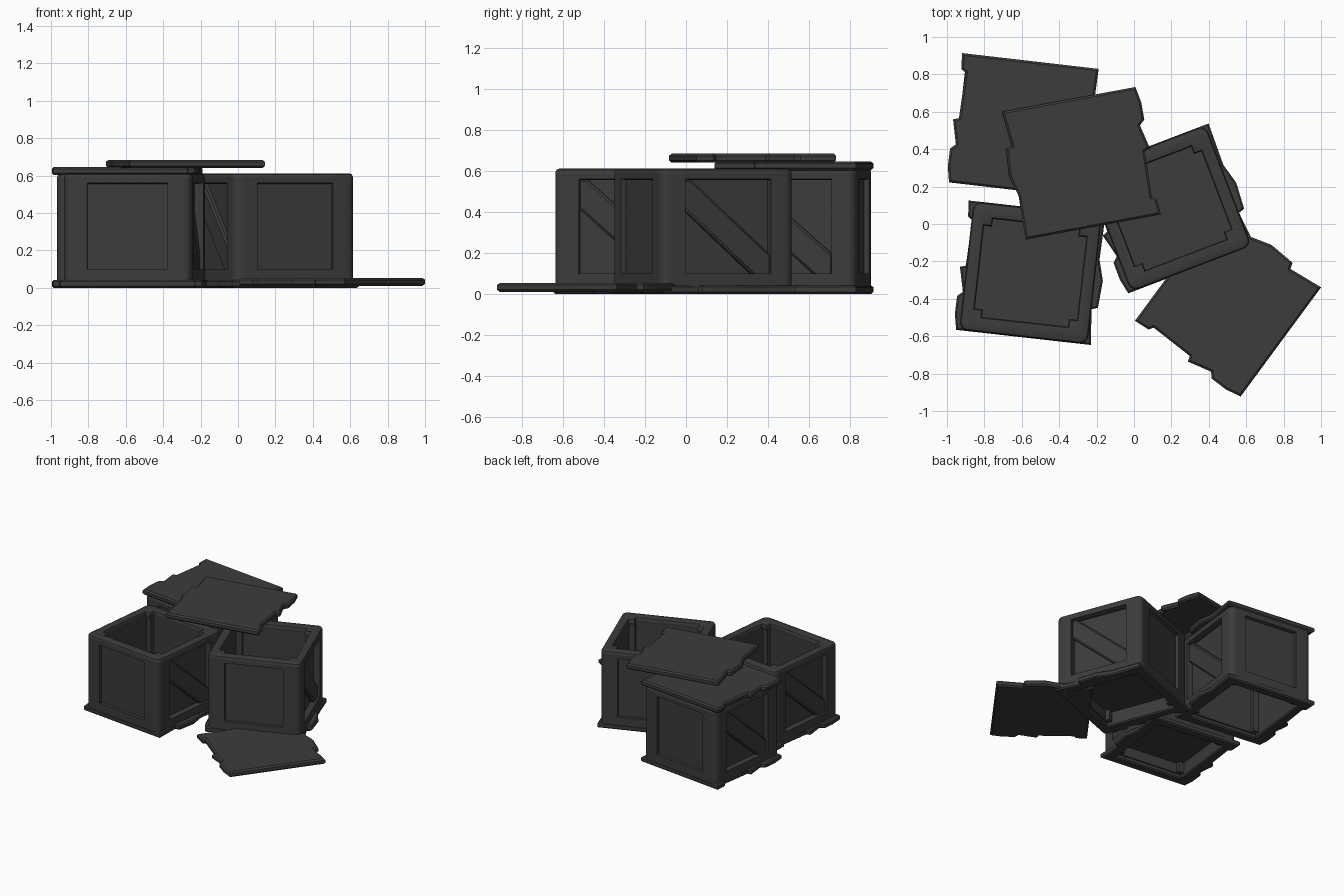
import bpy
import bmesh
import math
from mathutils import Matrix, Vector

cube = bpy.data.objects.get("Cube")
if cube:
    bpy.data.objects.remove(cube, do_unlink=True)

mat = bpy.data.materials.new("charcoal")
mat.use_nodes = True
color = (0.045, 0.045, 0.045, 1)
mat.diffuse_color = color
bsdf = mat.node_tree.nodes["Principled BSDF"]
bsdf.inputs["Base Color"].default_value = color
bsdf.inputs["Roughness"].default_value = 0.8


def turn(k):
    return Matrix.Rotation(k * math.pi / 2, 4, 'Z')


def slab(loops, low, high, bevel=0.0, segments=0):
    """Extruded outline (extra loops become holes) with bevelled rims."""
    curve = bpy.data.curves.new("outline", 'CURVE')
    curve.dimensions = '2D'
    curve.fill_mode = 'BOTH'
    curve.extrude = (high - low) / 2 - bevel
    curve.bevel_depth = bevel
    curve.bevel_resolution = segments
    curve.offset = -bevel
    for loop in loops:
        spline = curve.splines.new('POLY')
        spline.points.add(len(loop) - 1)
        for point, (x, y) in zip(spline.points, loop):
            point.co = (x, y, 0, 1)
        spline.use_cyclic_u = True
    temp = bpy.data.objects.new("outline", curve)
    mesh = bpy.data.meshes.new_from_object(temp)
    bpy.data.objects.remove(temp)
    bpy.data.curves.remove(curve)
    bm = bmesh.new()
    bm.from_mesh(mesh)
    bmesh.ops.remove_doubles(bm, verts=bm.verts, dist=.0002)
    bm.to_mesh(mesh)
    bm.free()
    mesh.transform(Matrix.Translation((0, 0, (low + high) / 2)))
    mesh.materials.clear()
    mesh.materials.append(mat)
    return mesh


def upright(mesh):
    """Stand a slab up so that it faces +x."""
    mesh.transform(Matrix(((0, 0, 1, 0), (1, 0, 0, 0), (0, 1, 0, 0), (0, 0, 0, 1))))
    return mesh


def rect(x0, x1, y0, y1):
    return [(x0, y0), (x1, y0), (x1, y1), (x0, y1)]


def around(points):
    """Repeat one corner's points for all four corners."""
    return [tuple((turn(k) @ Vector((x, y, 0)))[:2]) for k in range(4) for x, y in points]


made = []


def place(name, mesh, matrix):
    ob = bpy.data.objects.new(name, mesh)
    bpy.context.collection.objects.link(ob)
    ob.matrix_world = matrix
    made.append(ob)


# Chipped board outline shared by lids and bases, counter-clockwise
board = [(-.358, -.344), (.36, -.344), (.342, -.155), (.375, -.145), (.385, 0),
         (.355, .11), (.36, .344), (-.368, .344), (-.362, .26), (-.338, .243),
         (-.345, 0), (-.375, -.01), (-.345, -.14), (-.373, -.165), (-.374, -.26)]
board = [(x * 1.01, y * 1.01) for x, y in board]

# Body cross-section: rounded outer corner, posts stepping into the inside
edge, radius, inner, step = .345, .045, .275, .232
flat = edge - radius
arc = [(flat + radius * math.cos(a), flat + radius * math.sin(a))
       for a in (i * math.pi / 12 for i in range(7))]
post_profile = [(step, step), (edge, step)] + arc + [(step, edge)]
opening = [(x, y * .96) for x, y in around([(inner, step), (step, step), (step, inner)])]

# Diagonal brace in the side plane
brace_profile = [(-.23, .42), (.14, .09), (.23, .09), (.23, .19), (-.19, .56), (-.23, .56)]

lid_mesh = slab([board], 0, .044, .011)
base_mesh = slab([board, rect(-inner, inner, -inner, inner)[::-1]], 0, .042, .009)
floor_mesh = slab([rect(-.29, .29, -.29, .29)], .11, .13)
post_mesh = slab([post_profile], .03, .59)
rim_mesh = slab([around(arc), opening[::-1]], .555, .612, .02, 1)


def frame(half, back):
    """Upright frame with a window opening."""
    return upright(slab([rect(-.28, .28, .03, .59),
                         rect(-half, half, .10, .56)[::-1]], back, edge))


side_frame_mesh = frame(.224, inner)
end_frame_mesh = frame(.216, inner * .96)
side_wall_mesh = upright(slab([rect(-.25, .25, .05, .58)], inner, .298))
end_wall_mesh = upright(slab([rect(-.25, .25, .05, .58)], inner * .96, .32))
brace_mesh = upright(slab([brace_profile], .28, .328, .011))


def crate(label, x, y, angle, has_floor=True):
    spot = Matrix.Translation((x, y, 0)) @ Matrix.Rotation(math.radians(angle), 4, 'Z')
    place(label + "_base", base_mesh, spot)
    place(label + "_rim", rim_mesh, spot)
    if has_floor:
        place(label + "_floor", floor_mesh, spot)
    for k in range(4):
        side = spot @ turn(k)
        place(label + "_corner_post", post_mesh, side)
        if k % 2:
            place(label + "_end_frame", end_frame_mesh, side)
            place(label + "_end_panel", end_wall_mesh, side)
        else:
            place(label + "_side_frame", side_frame_mesh, side)
            place(label + "_side_panel", side_wall_mesh, side)
            place(label + "_brace", brace_mesh, side)


def lid(name, x, y, z, angle):
    place(name, lid_mesh,
          Matrix.Translation((x, y, z)) @ Matrix.Rotation(math.radians(angle), 4, 'Z'))


# Three crates, the covered one open underneath
crate("front_crate", -.553, -.261, -6.4)
crate("back_crate", -.59, .526, -6.6, has_floor=False)
crate("tilted_crate", .183, .083, 20.9)

# Closed, resting and fallen lids
lid("closed_lid", -.59, .526, .603, -6.6)
lid("resting_lid", -.285, .325, .641, 190.5)
lid("fallen_lid", .505, -.425, .01, 53.6)

# Soft corners with sharp edges kept
bpy.ops.object.select_all(action='DESELECT')
seen = set()
for ob in made:
    if ob.data.name not in seen:
        seen.add(ob.data.name)
        ob.select_set(True)
        bpy.context.view_layer.objects.active = ob
bpy.ops.object.shade_smooth_by_angle(angle=math.radians(35))
